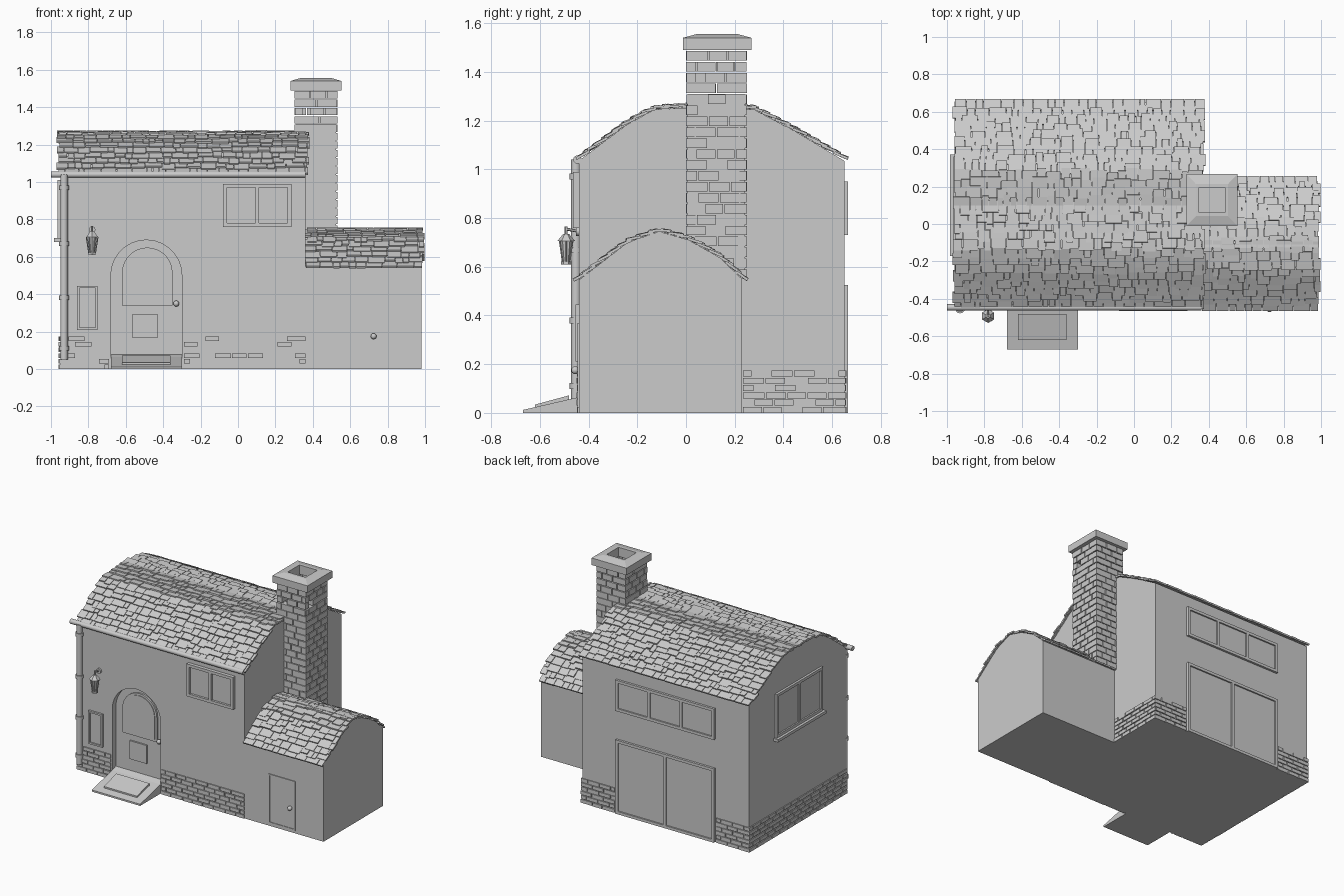
import bpy, bmesh, math, random
from mathutils import Matrix, Vector

if "Cube" in bpy.data.objects:
    bpy.data.objects.remove(bpy.data.objects["Cube"])

random.seed(4)
I = Matrix.Identity(4)


def finish(name, bm, smooth=False):
    bmesh.ops.recalc_face_normals(bm, faces=bm.faces)
    me = bpy.data.meshes.new(name)
    bm.to_mesh(me)
    bm.free()
    ob = bpy.data.objects.new(name, me)
    bpy.context.collection.objects.link(ob)
    if smooth:
        bpy.ops.object.select_all(action='DESELECT')
        bpy.context.view_layer.objects.active = ob
        ob.select_set(True)
        bpy.ops.object.shade_smooth_by_angle(angle=math.radians(40))
    return ob


def box(bm, x0, x1, y0, y1, z0, z1, M=I):
    S = Matrix.Diagonal((x1 - x0, y1 - y0, z1 - z0, 1))
    C = Matrix.Translation(((x0 + x1) / 2, (y0 + y1) / 2, (z0 + z1) / 2))
    bmesh.ops.create_cube(bm, size=1, matrix=M @ C @ S)


def prism(name, pts, a, b, axis):
    bm = bmesh.new()
    loops = [[bm.verts.new((t, p, q) if axis == 'x' else (p, t, q)) for p, q in pts] for t in (a, b)]
    for lp in loops:
        bm.faces.new(lp)
    n = len(pts)
    for i in range(n):
        j = (i + 1) % n
        bm.faces.new((loops[0][i], loops[0][j], loops[1][j], loops[1][i]))
    return finish(name, bm)


def rod(bm, p, q, r, r2=None, seg=12):
    p, q = Vector(p), Vector(q)
    R = (q - p).to_track_quat('Z', 'Y').to_matrix().to_4x4()
    bmesh.ops.create_cone(bm, cap_ends=True, segments=seg, radius1=r, radius2=r if r2 is None else r2,
                          depth=(q - p).length, matrix=Matrix.Translation((p + q) / 2) @ R)


def ball(name, c, r):
    bm = bmesh.new()
    bmesh.ops.create_uvsphere(bm, u_segments=14, v_segments=8, radius=r, matrix=Matrix.Translation(c))
    finish(name, bm, True)


def arch(cx, w, z0, spring, n=14):
    r = w / 2
    return [(cx - r, z0), (cx + r, z0)] + [(cx + r * math.cos(math.pi * i / n),
                                            spring + r * math.sin(math.pi * i / n)) for i in range(n + 1)]


# wall frames: local x runs along the wall, local -y points outward
def side(deg, x, y):
    return Matrix.Translation((x, y, 0)) @ Matrix.Rotation(math.radians(deg), 4, 'Z')


FRONT, BACK = side(0, 0, -0.44), side(180, 0, 0.65)
RIGHT, LEFT = side(90, 0.36, 0), side(-90, -0.95, 0)

# house and shed bodies
main = prism("house_walls", [(-.44, 0), (.65, 0), (.65, 1.035), (.45, 1.155), (.28, 1.245), (.1, 1.258),
                             (-.13, 1.245), (-.24, 1.185), (-.44, 1.035)], -.95, .36, 'x')
prism("shed_walls", [(-.44, 0), (.23, 0), (.23, .55), (.135, .64), (.01, .71), (-.11, .745),
                     (-.24, .70), (-.336, .625), (-.44, .545)], .355, .98, 'x')

# door recess
cutter = prism("door_cutter", arch(-.49, .38, .0001, .5), -.6, -.40, 'y')
cutter.hide_render = True
mod = main.modifiers.new("recess", 'BOOLEAN')
mod.operation, mod.solver, mod.object = 'DIFFERENCE', 'EXACT', cutter
bpy.context.view_layer.objects.active = main
bpy.ops.object.modifier_apply(modifier=mod.name)
bpy.data.objects.remove(cutter)

# front door, window, flap, knob, step and mat
prism("door_window_trim", arch(-.485, .27, .34, .515), -.412, -.395, 'y')
prism("door_window_glass", arch(-.485, .24, .355, .515), -.416, -.395, 'y')
bm = bmesh.new()
box(bm, -.565, -.43, -.412, -.395, .165, .295)
finish("door_flap", bm)
ball("door_knob", (-.33, -.415, .35), .016)
prism("door_step", [(-.67, 0), (-.67, .012), (-.44, .065), (-.395, .08), (-.395, 0)], -.68, -.30, 'x')
prism("door_mat", [(-.62, .01), (-.62, .034), (-.48, .072), (-.48, .04)], -.62, -.36, 'x')


# framed openings
def window(name, M, u0, u1, z0, z1, panes, out=.016, fw=.02, sill=False):
    bm = bmesh.new()
    box(bm, u0, u1, -out, .01, z0, z0 + fw, M)
    box(bm, u0, u1, -out, .01, z1 - fw, z1, M)
    step = (u1 - u0 - fw) / panes
    for i in range(panes + 1):
        u = u0 + i * step
        box(bm, u, u + fw, -out, .01, z0 + fw, z1 - fw, M)
    box(bm, u0 + .005, u1 - .005, -out * .35, .01, z0 + .005, z1 - .005, M)
    if sill:
        box(bm, u0 - .012, u1 + .012, -.034, .01, z0 - .02, z0, M)
    finish(name, bm)


window("front_window", FRONT, -.08, .285, .76, .99, 2, .024)
window("front_panel", FRONT, -.86, -.75, .21, .445, 1, .014, .012)
window("back_doors", BACK, -.09, .685, 0, .525, 2)
window("back_window", BACK, -.09, .685, .73, .95, 3)
window("side_window", LEFT, -.36, .16, .70, 1.01, 2, sill=True)
window("shed_door", FRONT, .55, .76, .02, .37, 1, .006, .01)
ball("shed_knob", (.725, -.455, .175), .016)


# brickwork
def bricks(bm, M, u0, u1, z0, z1, rows, depth, out, length=.085, gap=.006, holes=None):
    h = (z1 - z0) / rows
    for r in range(rows):
        z, u = z0 + r * h, u0 - (length / 2 if r % 2 else 0)
        while u < u1 - .004:
            L = length * random.uniform(.9, 1.1)
            a, b = max(u, u0), min(u + L - gap, u1)
            if u + L > u1 - .02:
                b = u1
            u += L if b < u1 else 9
            missing = holes and z > holes and random.random() < .08
            if b - a > .008 and not missing:
                box(bm, a, b, -out * random.uniform(.6, 1), depth, z, z + h - gap, M)


bm = bmesh.new()
for M, spans in ((FRONT, ((-.955, -.69), (-.29, .36))), (BACK, ((-.36, -.10), (.695, .955))),
                 (RIGHT, ((.235, .655),)), (LEFT, ((-.655, .445),))):
    for a, b in spans:
        bricks(bm, M, a, b, 0, .18, 6, .008, .009)
finish("base_bricks", bm)

# chimney
cx, cy, hx, hy = .417, .125, .108, .118
bm = bmesh.new()
for deg, x, y, h in ((0, cx, cy - hy, hx), (180, cx, cy + hy, hx), (90, cx + hx, cy, hy), (-90, cx - hx, cy, hy)):
    bricks(bm, side(deg, x, y), -h - .004, h + .004, .55, 1.492, 21, .035, .008, holes=1.33)
finish("chimney_bricks", bm)
bm = bmesh.new()
box(bm, cx - hx, cx + hx, cy - hy, cy + hy, .55, 1.31)
finish("chimney_core", bm)
bm = bmesh.new()
rings = []
for rx, ry, z in ((.07, .066, 1.49), (.137, .14, 1.49), (.137, .14, 1.54), (.085, .085, 1.555), (.07, .066, 1.555)):
    rings.append([bm.verts.new((cx + sx * rx, cy + .003 + sy * ry, z))
                  for sx, sy in ((-1, -1), (1, -1), (1, 1), (-1, 1))])
for k in range(5):
    A, B = rings[k], rings[(k + 1) % 5]
    for i in range(4):
        bm.faces.new((A[i], A[(i + 1) % 4], B[(i + 1) % 4], B[i]))
finish("chimney_cap", bm)


# shingled roofs: overlapping rows climb a slope path from eave to ridge
def shingles(bm, path, x0, x1, pitch=.047):
    P = [Vector((0, y, z)) for y, z in path]
    seg = [(b - a).length for a, b in zip(P, P[1:])]

    def at(s):
        for i, L in enumerate(seg):
            if s <= L or i == len(seg) - 1:
                return P[i] + (P[i + 1] - P[i]) * (s / L)
            s -= L

    total = sum(seg)
    rows = round(total / pitch)
    p = total / rows
    for r in range(rows):
        x = x0 + random.uniform(-.008, .01)
        while x < x1 - .015:
            w = min(random.uniform(.03, .095), x1 + random.uniform(-.012, .004) - x)
            if w < .012:
                break
            s = r * p + random.uniform(-.012, .012) * (r > 0)
            a, b = at(max(s, 0)), at(min(s + p * 1.35, total))
            d = (b - a).normalized()
            n = Vector((0, -d.z, d.y)) * (1 if d.y > 0 else -1)
            a = a + n * random.uniform(.008, .013)
            d = (b + n * .001 - a).normalized()
            n = Vector((0, -d.z, d.y)) * (1 if d.y > 0 else -1)
            M = Matrix.Translation(a) @ Matrix(((1, 0, 0), (0, d.y, n.y), (0, d.z, n.z))).to_4x4()
            box(bm, x, x + w - .003, 0, p * 1.35, -.004, .007, M)
            x += w


bm = bmesh.new()
shingles(bm, [(-.445, 1.035), (-.24, 1.187), (-.13, 1.247), (.1, 1.26)], -.965, .385)
shingles(bm, [(.66, 1.035), (.45, 1.157), (.28, 1.247), (.1, 1.26)], -.965, .385)
finish("house_shingles", bm)
bm = bmesh.new()
shingles(bm, [(-.455, .535), (-.336, .627), (-.24, .70), (-.11, .747)], .362, .998)
shingles(bm, [(.245, .538), (.135, .642), (.01, .712), (-.11, .747)], .362, .998)
finish("shed_shingles", bm)

# gutter and downpipe with clamps
bm = bmesh.new()
rod(bm, (-1, -.446, 1.04), (.36, -.446, 1.04), .017)
rod(bm, (-.93, -.452, .05), (-.93, -.452, 1.04), .02)
for z in (.11, .38, .67, .97):
    rod(bm, (-.93, -.452, z - .012), (-.93, -.452, z + .012), .026)
finish("gutter_and_downpipe", bm, True)

# wall lantern
bm = bmesh.new()
lx, ly = -.78, -.492
rod(bm, (lx, ly, .622), (lx, ly, .705), .017, .03, 6)
rod(bm, (lx, ly, .705), (lx, ly, .735), .037, .012, 6)
rod(bm, (lx, ly, .61), (lx, ly, .622), .021, .021, 6)
rod(bm, (lx, ly, .735), (lx, ly, .765), .006, seg=6)
rod(bm, (lx, ly, .755), (lx, -.44, .745), .006, seg=6)
rod(bm, (lx, -.44, .745), (lx, -.452, .745), .018)
for k in range(6):
    c, s = math.cos(k * math.pi / 3), math.sin(k * math.pi / 3)
    rod(bm, (lx + .018 * c, ly + .018 * s, .622), (lx + .031 * c, ly + .031 * s, .705), .003, seg=4)
finish("wall_lantern", bm)
